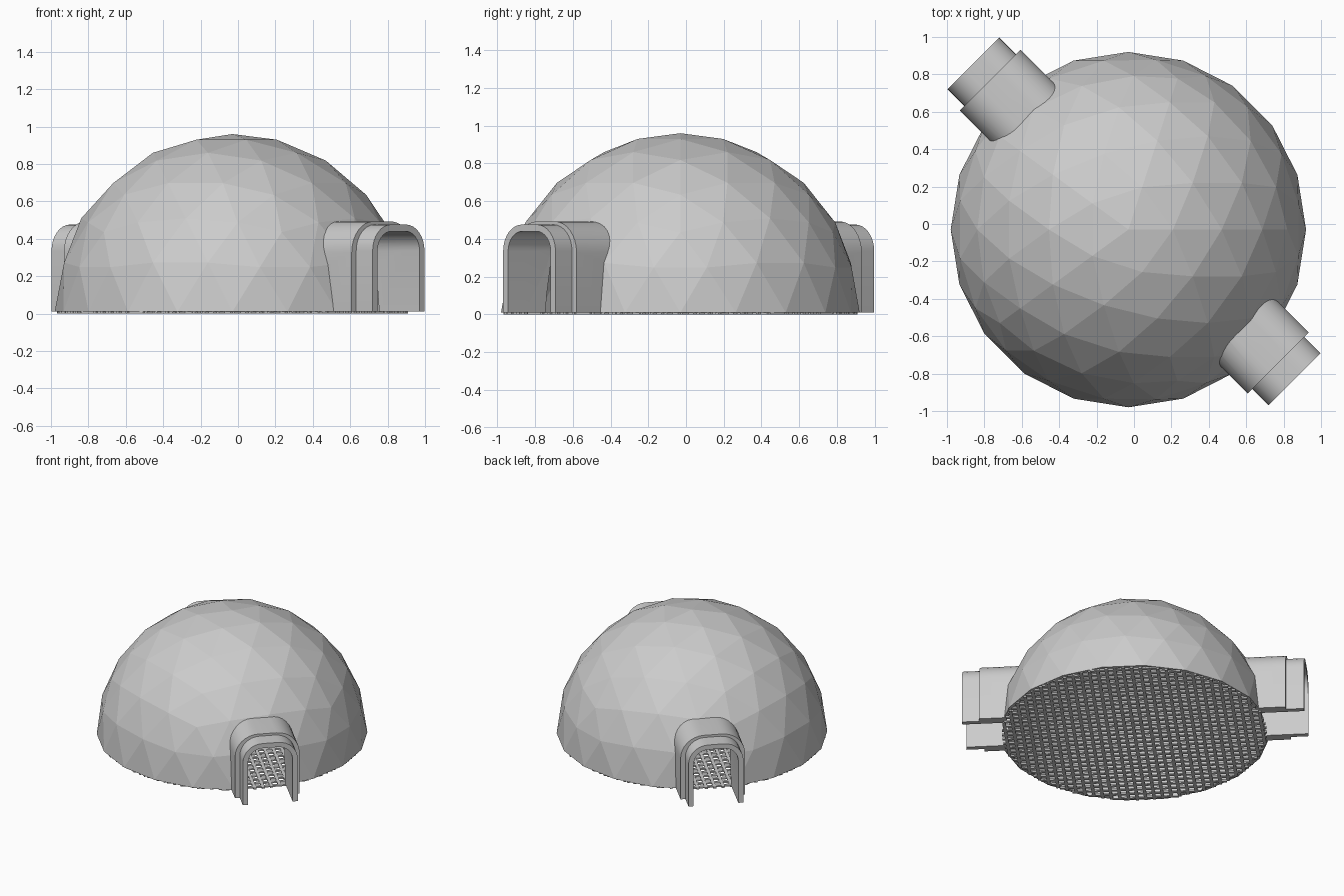
import bpy, bmesh, math
from mathutils import Matrix, Vector

if "Cube" in bpy.data.objects:
    bpy.data.objects.remove(bpy.data.objects["Cube"])

CX = CY = -0.03      # dome centre
BASE = 0.01          # height of the dome rim


def new_object(name, bm, recalc=True):
    if recalc:
        bmesh.ops.recalc_face_normals(bm, faces=bm.faces)
    mesh = bpy.data.meshes.new(name)
    bm.to_mesh(mesh)
    bm.free()
    ob = bpy.data.objects.new(name, mesh)
    bpy.context.collection.objects.link(ob)
    return ob


def cut(ob, cutter):
    """Subtract the cutter, using the first solver that gives a result."""
    mod = ob.modifiers.new("cut", "BOOLEAN")
    mod.operation = "DIFFERENCE"
    mod.object = cutter
    cutter.hide_render = True
    for solver in ("EXACT", "MANIFOLD", "FLOAT"):
        mod.solver = solver
        bpy.context.view_layer.update()
        result = bpy.data.meshes.new_from_object(
            ob.evaluated_get(bpy.context.evaluated_depsgraph_get()))
        if len(result.polygons) > 20:
            ob.modifiers.clear()
            ob.data = result
            return
    ob.modifiers.clear()


def arch(half_w, top, radius, bottom=BASE, steps=8):
    """Round-cornered arch outline, (sideways, height) points."""
    pts = [(half_w, bottom)]
    for side, start in ((1, 0), (-1, 90)):
        for i in range(steps + 1):
            a = math.radians(start + 90 * i / steps)
            pts.append((side * (half_w - radius) + radius * math.cos(a),
                        top - radius + radius * math.sin(a)))
    pts.append((-half_w, bottom))
    return pts


def tunnel(name, outer, inner, x0, x1, place):
    """Hollow arch running along local x."""
    bm = bmesh.new()
    loop = outer + inner[::-1]
    n, m = len(loop), len(outer)
    ends = [[bm.verts.new((x, y, z)) for y, z in loop] for x in (x0, x1)]
    for i in range(n):
        j = (i + 1) % n
        bm.faces.new((ends[0][i], ends[0][j], ends[1][j], ends[1][i]))
    for e in ends:
        for i in range(m - 1):
            bm.faces.new((e[i], e[i + 1], e[n - 2 - i], e[n - 1 - i]))
    bm.transform(place)
    return new_object(name, bm)


def solid_arch(name, pts, x0, x1, place):
    """Closed prism with an arch outline, used as a cutter."""
    bm = bmesh.new()
    a, b = [[bm.verts.new((x, y, z)) for y, z in pts] for x in (x0, x1)]
    bm.faces.new(a)
    bm.faces.new(b)
    for i in range(len(pts)):
        j = (i + 1) % len(pts)
        bm.faces.new((a[i], a[j], b[j], b[i]))
    bm.transform(place)
    return new_object(name, bm)


# Faceted dome: upper half of an icosphere, given an inner skin and a rim
bm = bmesh.new()
bmesh.ops.create_icosphere(bm, subdivisions=3, radius=0.95)
bmesh.ops.delete(bm, context="FACES",
                 geom=[f for f in bm.faces if f.calc_center_median().z < 0])
outer_faces = list(bm.faces)
rim = [e.link_loops[0] for e in bm.edges if e.is_boundary]
rim = [(l.vert, l.link_loop_next.vert) for l in rim]
twin = {v: bm.verts.new(v.co * 0.974) for v in list(bm.verts)}
for f in outer_faces:
    bm.faces.new([twin[v] for v in reversed(f.verts)])
for a, b in rim:
    bm.faces.new((b, a, twin[a], twin[b]))
bmesh.ops.translate(bm, verts=bm.verts, vec=Vector((CX, CY, BASE)))
dome = new_object("dome_shell", bm, recalc=False)

# Helper ball that trims the tunnels to the inside of the dome
bm = bmesh.new()
bmesh.ops.create_icosphere(bm, subdivisions=3, radius=0.935,
                           matrix=Matrix.Translation((CX, CY, BASE)))
trim = new_object("tunnel_trim_helper", bm)

# Two opposite entrance tunnels, each a wide sleeve and a narrower mouth
inner = arch(0.159, 0.44, 0.105)
opening = arch(0.159, 0.44, 0.105, bottom=-0.1)
helpers = [trim]
for label, angle, side, wide_end, mouth_end in (
        ("front", -45, 0.02, 1.07, 1.194), ("back", 135, 0.0, 1.087, 1.214)):
    place = (Matrix.Rotation(math.radians(angle), 4, "Z")
             @ Matrix.Translation((0, side, 0)))
    sleeve = tunnel(label + "_tunnel_sleeve", arch(0.23, 0.493, 0.165), inner,
                    0.6, wide_end, place)
    cut(sleeve, trim)
    mouth = tunnel(label + "_tunnel_mouth", arch(0.196, 0.476, 0.14), inner,
                   wide_end, mouth_end, place)
    helpers.append(solid_arch(label + "_door_cutter", opening, 0.5, 1.3, place))
    cut(dome, helpers[-1])
    for ob in (sleeve, mouth):
        bpy.ops.object.select_all(action="DESELECT")
        ob.select_set(True)
        bpy.context.view_layer.objects.active = ob
        bpy.ops.object.shade_smooth_by_angle(angle=math.radians(30))

# Cutters are no longer needed once the cuts are made
for ob in helpers:
    bpy.data.objects.remove(ob)

# Floor grating: crossed slats clipped to the dome's circle
bm = bmesh.new()
R, PITCH, WIDTH, THICK = 0.93, 0.06, 0.022, 0.011
for turn in (-45, 45):
    rot = Matrix.Rotation(math.radians(turn), 4, "Z")
    for i in range(-15, 16):
        v = i * PITCH
        length = 2 * math.sqrt(R * R - v * v)
        bmesh.ops.create_cube(
            bm, size=1,
            matrix=Matrix.Translation((CX, CY, THICK / 2)) @ rot
            @ Matrix.Translation((0, v, 0))
            @ Matrix.Diagonal((length, WIDTH, THICK, 1)))
new_object("floor_grating", bm)
